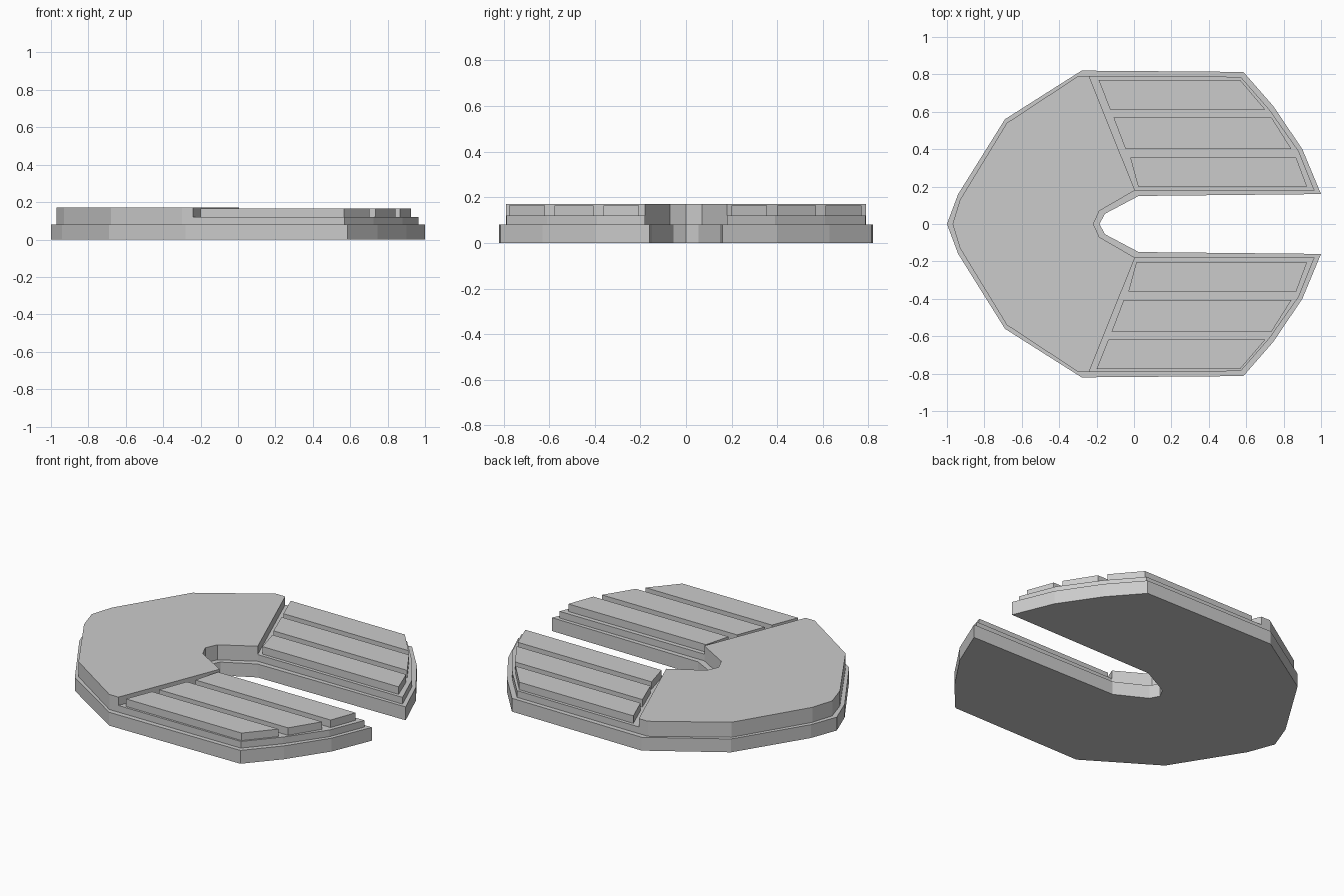
import bpy
import bmesh

cube = bpy.data.objects.get("Cube")
if cube:
    bpy.data.objects.remove(cube, do_unlink=True)

grey = bpy.data.materials.new("plain grey")
grey.use_nodes = True
colour = (0.6, 0.6, 0.6, 1)
grey.diffuse_color = colour
grey.node_tree.nodes["Principled BSDF"].inputs["Base Color"].default_value = colour


def prism(name, outline, bottom, top):
    """Extrude a flat outline into a solid slab."""
    bm = bmesh.new()
    face = bm.faces.new([bm.verts.new((x, y, bottom)) for x, y in outline])
    up = bmesh.ops.extrude_face_region(bm, geom=[face], use_keep_orig=True)
    for v in up["geom"]:
        if isinstance(v, bmesh.types.BMVert):
            v.co.z = top
    bmesh.ops.recalc_face_normals(bm, faces=bm.faces)
    mesh = bpy.data.meshes.new(name)
    bm.to_mesh(mesh)
    bm.free()
    mesh.materials.append(grey)
    obj = bpy.data.objects.new(name, mesh)
    bpy.context.collection.objects.link(obj)
    return obj


def flip(points, shift=0):
    return [(x, -y - shift) for x, y in reversed(points)]


def symmetric(half):
    """Half outline runs from nose tip to notch tip, both on the axis."""
    return half + flip(half[1:-1])


BASE_TOP, DECK_TOP, HEAD_TOP, STRIP_TOP = 0.08, 0.12, 0.17, 0.165

# Base plate with the open notch
prism("base_plate", symmetric([
    (-1, 0), (-0.94, 0.16), (-0.69, 0.56), (-0.28, 0.82), (0.585, 0.813),
    (0.745, 0.63), (0.9, 0.4), (1, 0.16), (0.025, 0.15), (-0.155, 0.055),
    (-0.185, 0)]), 0, BASE_TOP)

# Raised head block
prism("head_block", symmetric([
    (-0.97, 0), (-0.93, 0.13), (-0.68, 0.54), (-0.3, 0.79), (-0.24, 0.79),
    (0.005, 0.18), (-0.185, 0.07), (-0.217, 0)]), BASE_TOP, HEAD_TOP)

# Lower deck and three raised strips on each arm
deck = [(-0.24, 0.79), (0.57, 0.787), (0.725, 0.61), (0.88, 0.39),
        (0.965, 0.18), (0.005, 0.18)]
strips = {
    "outer": [(-0.19, 0.77), (0.567, 0.77), (0.702, 0.612), (-0.127, 0.612)],
    "middle": [(-0.11, 0.57), (0.735, 0.57), (0.842, 0.4), (-0.045, 0.4)],
    "inner": [(-0.02, 0.355), (0.867, 0.355), (0.925, 0.2), (0.022, 0.2)],
}
prism("back_deck", deck, BASE_TOP, DECK_TOP)
prism("front_deck", flip(deck), BASE_TOP, DECK_TOP)
for name, outline in strips.items():
    prism(f"back_{name}_strip", outline, DECK_TOP, STRIP_TOP)
    front = [(x - 0.01 if x < 0.1 else x, y) for x, y in outline]
    prism(f"front_{name}_strip", flip(front, 0.006), DECK_TOP, STRIP_TOP)
